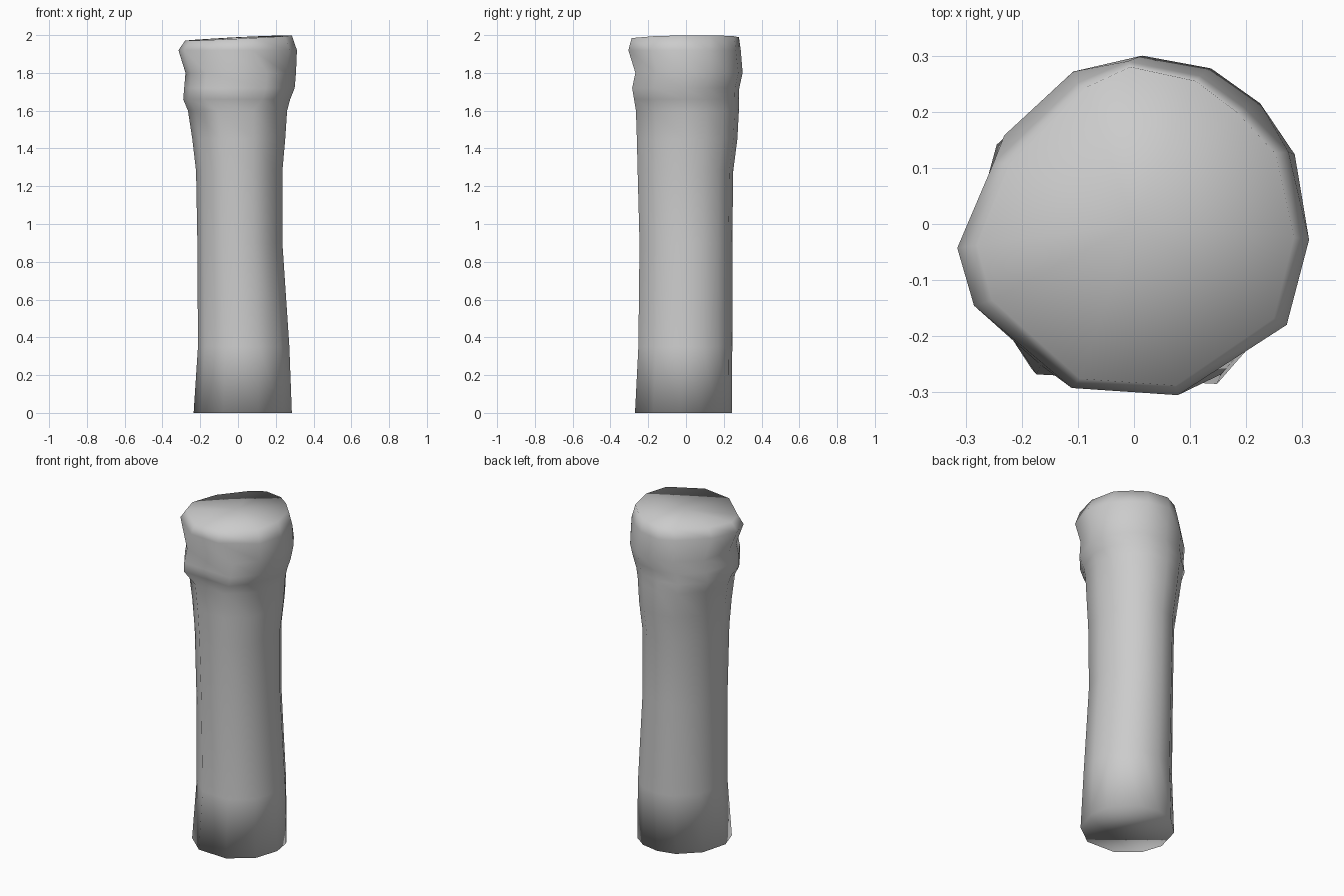
import bpy, bmesh

cube = bpy.data.objects.get("Cube")
if cube:
    bpy.data.objects.remove(cube, do_unlink=True)

# One plain stone colour
stone = bpy.data.materials.new("pale_grey_stone")
stone.use_nodes = True
colour = (0.6, 0.6, 0.6, 1)
stone.diffuse_color = colour
bsdf = stone.node_tree.nodes["Principled BSDF"]
bsdf.inputs["Base Color"].default_value = colour
bsdf.inputs["Roughness"].default_value = 0.8

# Uneven twelve-sided outline of the head, and a rounder one for the shaft
HEAD = [(-.315, -.035), (-.25, .12), (-.1, .265), (-.01, .305), (.12, .278),
        (.2, .22), (.278, .14), (.315, -.02), (.275, -.175), (.08, -.303),
        (-.11, -.29), (-.285, -.14)]
SHAFT = [(-1, -.1), (-.84, .5), (-.42, .9), (0, 1), (.42, .92), (.72, .7),
         (.93, .38), (1, -.05), (.82, -.6), (.32, -.97), (-.4, -.94), (-.85, -.55)]
# The collar has corners at the front
COLLAR = SHAFT[:9] + [(.48, -1), (-.62, -.94), (-.9, -.5)]

# Height, x range, y range, outline
RINGS = [
    (0, -.235, .285, -.27, .243, SHAFT),
    (.35, -.212, .272, -.252, .245, SHAFT),
    (.9, -.215, .235, -.246, .245, SHAFT),
    (1.28, -.222, .235, -.256, .25, SHAFT),
    (1.45, -.242, .25, -.26, .272, SHAFT),
    (1.6, -.265, .26, -.265, .28, SHAFT),
    (1.66, -.29, .276, -.275, .28, COLLAR),
    (1.72, -.285, .3, -.285, .282, COLLAR),
    (1.8, -.278, .307, -.268, .3, COLLAR),
    (1.92, -.315, .312, -.305, .29, HEAD),
    (1.97, -.28, .285, -.288, .28, HEAD),
]


def fit(outline, x0, x1, y0, y1):
    """Stretch an outline so that it fills the given box."""
    xs, ys = zip(*outline)
    return [(x0 + (x - min(xs)) / (max(xs) - min(xs)) * (x1 - x0),
             y0 + (y - min(ys)) / (max(ys) - min(ys)) * (y1 - y0))
            for x, y in outline]


# Loft the pillar through its rings
bm = bmesh.new()
loops = []
for z, x0, x1, y0, y1, outline in RINGS:
    loops.append([bm.verts.new((x, y, z)) for x, y in fit(outline, x0, x1, y0, y1)])
# The rim rises a little toward the left and back
for v in loops[-1]:
    v.co.z += .03 * max(0, min(1, .5 + v.co.x * 1.6 + v.co.y * .5))
for low, high in zip(loops, loops[1:]):
    for i in range(len(low)):
        j = (i + 1) % len(low)
        bm.faces.new((low[i], low[j], high[j], high[i]))

# Flat foot, and a top that closes in a shallow fan
bm.faces.new(loops[0])
centre = bm.verts.new((0, 0, 1.988))
top = loops[-1]
for i in range(len(top)):
    bm.faces.new((top[i], top[(i + 1) % len(top)], centre))
bmesh.ops.recalc_face_normals(bm, faces=bm.faces)
for f in bm.faces:
    f.smooth = True

mesh = bpy.data.meshes.new("stone_pillar")
bm.to_mesh(mesh)
bm.free()
mesh.materials.append(stone)
pillar = bpy.data.objects.new("stone_pillar", mesh)
bpy.context.collection.objects.link(pillar)
